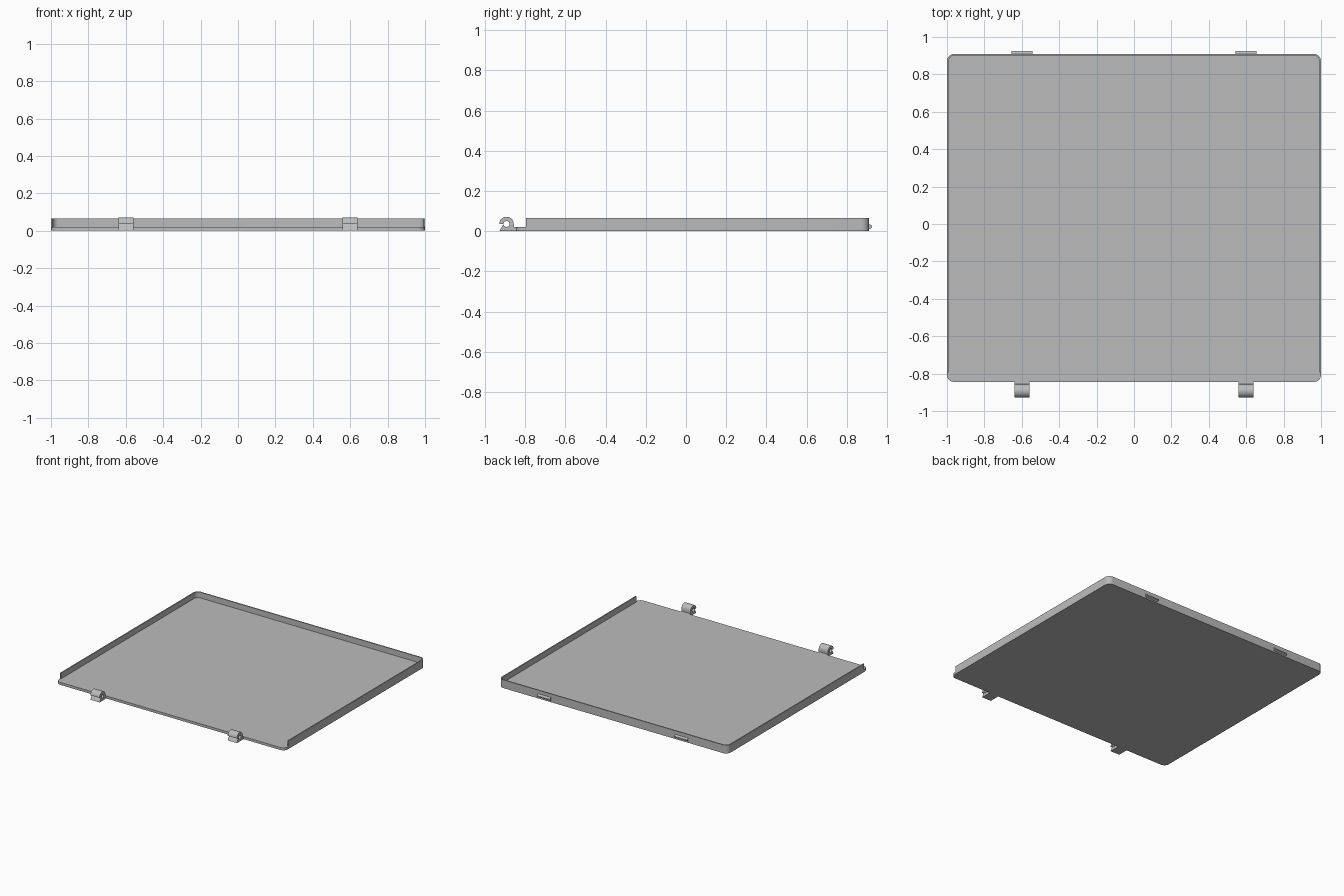
import bpy, bmesh, math

if "Cube" in bpy.data.objects:
    bpy.data.objects.remove(bpy.data.objects["Cube"])

grey = bpy.data.materials.new("plain grey")
grey.diffuse_color = (0.5, 0.5, 0.5, 1)
grey.use_nodes = True
grey.node_tree.nodes["Principled BSDF"].inputs["Base Color"].default_value = grey.diffuse_color

X, FRONT, BACK = 1.0, -0.845, 0.91
RADIUS, BASE_H, WALL_H, WALL_T, WALL_FRONT = 0.04, 0.02, 0.065, 0.009, -0.795


def arc(cx, cy, r, a0, a1, n=8):
    return [(cx + r * math.cos(math.radians(a0 + (a1 - a0) * i / n)),
             cy + r * math.sin(math.radians(a0 + (a1 - a0) * i / n))) for i in range(n + 1)]


def extrude(name, points, start, depth, axis="z"):
    """Extrude a closed outline: (x, y) along z, or (y, z) along x."""
    place = (lambda p: (p[0], p[1], start)) if axis == "z" else (lambda p: (start, p[0], p[1]))
    bm = bmesh.new()
    face = bm.faces.new([bm.verts.new(place(p)) for p in points])
    grown = bmesh.ops.extrude_face_region(bm, geom=[face])["geom"]
    move = (0, 0, depth) if axis == "z" else (depth, 0, 0)
    bmesh.ops.translate(bm, vec=move, verts=[g for g in grown if isinstance(g, bmesh.types.BMVert)])
    bmesh.ops.recalc_face_normals(bm, faces=bm.faces)
    mesh = bpy.data.meshes.new(name)
    bm.to_mesh(mesh)
    bm.free()
    mesh.materials.append(grey)
    ob = bpy.data.objects.new(name, mesh)
    bpy.context.collection.objects.link(ob)
    bpy.ops.object.select_all(action="DESELECT")
    ob.select_set(True)
    bpy.context.view_layer.objects.active = ob
    bpy.ops.object.shade_smooth_by_angle(angle=math.radians(30))
    return ob


# Base plate with rounded corners
cx, cf, cb = X - RADIUS, FRONT + RADIUS, BACK - RADIUS
extrude("base_plate",
        arc(cx, cf, RADIUS, -90, 0) + arc(cx, cb, RADIUS, 0, 90)
        + arc(-cx, cb, RADIUS, 90, 180) + arc(-cx, cf, RADIUS, 180, 270), 0, BASE_H)


# Thin rim along both sides and the back, open at the front
def rim_path(inset):
    r = RADIUS - inset
    return ([(X - inset, WALL_FRONT)] + arc(cx, cb, r, 0, 90)
            + arc(-cx, cb, r, 90, 180) + [(-X + inset, WALL_FRONT)])


extrude("rim_wall", rim_path(0) + rim_path(WALL_T)[::-1], BASE_H, WALL_H - BASE_H)

# Hinge knuckle: flat-bottomed loop with a pin hole, and a tab joining the plate
HY, HZ, HR, PIN = -0.892, 0.036, 0.036, 0.015
outer = [(HY - HR, 0), (HY + HR, 0)] + arc(HY, HZ, HR, 0, 180, 20)
# Outline runs round the outside, then back round the hole through a slit
hole = arc(HY, HZ, PIN, 180, -180, 24)
loop = outer + hole
tab = [(HY + HR, 0), (FRONT, 0), (FRONT, BASE_H), (HY + HR, BASE_H)]

# Snap catch on the outside of the back wall
catch = [(BACK, 0.01), (BACK + 0.014, 0.018), (BACK + 0.014, 0.027), (BACK, 0.037)]

for side, x in (("left", -0.6), ("right", 0.6)):
    extrude("hinge_knuckle_" + side, loop, x - 0.04, 0.08, "x")
    extrude("hinge_tab_" + side, tab, x - 0.04, 0.08, "x")
    extrude("snap_catch_" + side, catch, x - 0.056, 0.112, "x")
